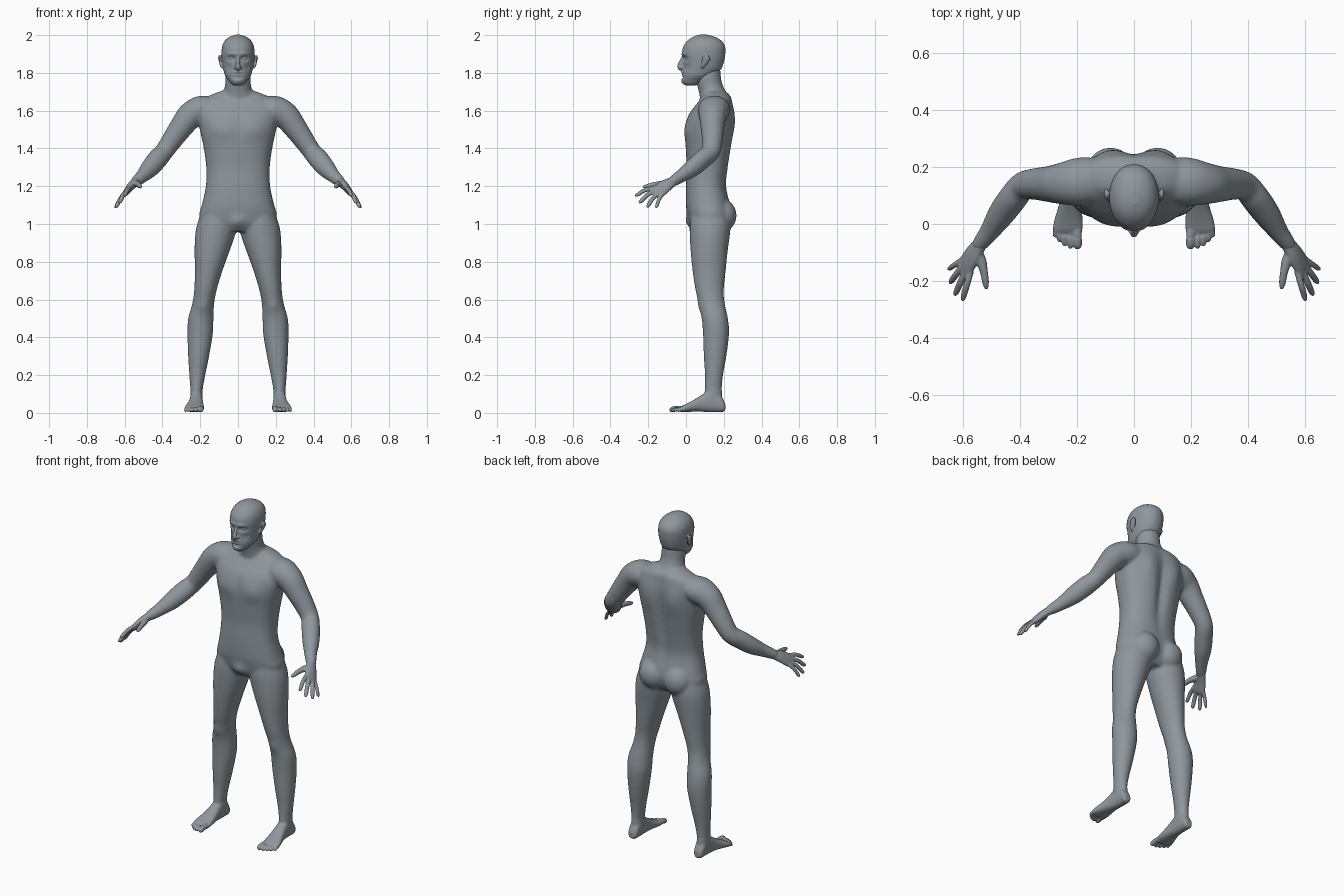
import bpy, bmesh, math
from mathutils import Vector, Matrix

skin = bpy.data.materials.new("blue_grey")
skin.diffuse_color = (0.27, 0.31, 0.34, 1)


def smooth_rows(rows, n):
    """Catmull-Rom interpolation between rows of numbers."""
    out = []
    for i in range(len(rows) - 1):
        a, b, c, d = (rows[max(i - 1, 0)], rows[i], rows[i + 1], rows[min(i + 2, len(rows) - 1)])
        for k in range(n):
            t = k / n
            out.append([q + .5 * t * (r - p + t * (2*p - 5*q + 4*r - s + t * (3*(q - r) + s - p)))
                        for p, q, r, s in zip(a, b, c, d)])
    return out + [list(rows[-1])]


def skin_rings(bm, rings):
    loops = [[bm.verts.new(p) for p in ring] for ring in rings]
    n = len(loops[0])
    for a, b in zip(loops, loops[1:]):
        for i in range(n):
            bm.faces.new((a[i], a[(i + 1) % n], b[(i + 1) % n], b[i]))
    bm.faces.new(loops[0][::-1])
    bm.faces.new(loops[-1])


def stack(bm, rows, sign=1, power=2.0, along_y=False, seg=64, n=5):
    """Rows of (height, x0, x1, y0, y1); along_y swaps y and z."""
    rings = []
    for h, x0, x1, y0, y1 in smooth_rows(rows, n):
        ring = []
        for i in range(seg):
            c, s = math.cos(i * math.tau / seg), math.sin(i * math.tau / seg)
            c, s = (math.copysign(abs(v) ** (2 / power), v) for v in (c, s))
            x, y = sign * ((x0 + x1) + (x1 - x0) * c) / 2, ((y0 + y1) + (y1 - y0) * s) / 2
            ring.append((x, h, y) if along_y else (x, y, h))
        rings.append(ring)
    skin_rings(bm, rings)


def tube(bm, rows, sign=1, side=(0, 1, 0), seg=24, n=5):
    """Rows of (x, y, z, radius along side, radius across)."""
    rows = smooth_rows(rows, n)
    rings = []
    for i, r in enumerate(rows):
        t = Vector(rows[min(i + 1, len(rows) - 1)][:3]) - Vector(rows[max(i - 1, 0)][:3])
        t.normalize()
        u = Vector(side)
        u = (u - t * u.dot(t)).normalized()
        v = t.cross(u)
        ring = [Vector(r[:3]) + u * r[3] * math.cos(k * math.tau / seg)
                + v * r[4] * math.sin(k * math.tau / seg) for k in range(seg)]
        rings.append([(sign * p.x, p.y, p.z) for p in ring])
    skin_rings(bm, rings)


def digit(bm, a, b, r, bend=0.0):
    """Finger or toe: tapered tube with a rounded tip."""
    a, b = Vector(a), Vector(b)
    m = a.lerp(b, .5) + Vector((0, 0, bend))
    tube(bm, [(*a, r, r), (*m, r, r), (*a.lerp(b, .85), r * .9, r * .9), (*b, r * .45, r * .45)], seg=16)


def ball(bm, c, r):
    bmesh.ops.create_uvsphere(bm, u_segments=32, v_segments=20, radius=1,
                              matrix=Matrix.Translation(c) @ Matrix.Diagonal((*r, 1)))


def sculpt(bm, bumps):
    """Soft pushes, mirrored in x: centre, reach, offset."""
    for v in bm.verts:
        p, s = v.co.copy(), (1 if v.co.x >= 0 else -1)
        for c, r, o in bumps:
            d = sum(((q - k) / w) ** 2 for q, k, w in zip((abs(p.x), p.y, p.z), c, r))
            if d < 9:
                v.co += Vector((s * o[0], o[1], o[2])) * math.exp(-d)


def finish(bm, name, voxel, steps, mirror=False):
    bmesh.ops.recalc_face_normals(bm, faces=bm.faces[:])
    me = bpy.data.meshes.new(name)
    bm.to_mesh(me)
    bm.free()
    me.materials.append(skin)
    ob = bpy.data.objects.new(name, me)
    bpy.context.collection.objects.link(ob)
    rm = ob.modifiers.new("fuse", 'REMESH')
    rm.mode, rm.voxel_size, rm.use_smooth_shade = 'VOXEL', voxel, True
    sm = ob.modifiers.new("soften", 'SMOOTH')
    sm.factor, sm.iterations = .5, steps
    if mirror:
        ob.modifiers.new("mirror", 'MIRROR').use_mirror_merge = False


def sym(rows):
    return [(z, -w, w, a, b) for z, w, a, b in rows]


# Body: torso, neck, arms and legs
bm = bmesh.new()
stack(bm, sym([(.96, .10, .04, .20), (1.0, .19, .02, .225), (1.05, .205, .008, .24), (1.1, .192, 0, .235),
               (1.2, .17, 0, .215), (1.3, .168, .004, .225), (1.4, .181, -.002, .24), (1.5, .202, -.006, .25),
               (1.58, .215, .015, .252), (1.64, .205, .06, .245), (1.68, .15, .09, .235),
               (1.71, .07, .10, .20)]), power=2.35)
stack(bm, sym([(1.6, .11, .08, .23), (1.66, .098, .075, .228), (1.7, .077, .068, .212), (1.74, .068, .058, .193),
               (1.78, .067, .05, .185), (1.84, .06, .06, .18)]))
for s in (1, -1):
    tube(bm, [(.12, .155, 1.61, .075, .06), (.19, .148, 1.605, .085, .075), (.25, .142, 1.575, .074, .072),
              (.295, .14, 1.52, .064, .064), (.345, .14, 1.45, .056, .056), (.39, .132, 1.385, .05, .05),
              (.425, .09, 1.345, .049, .054), (.465, .035, 1.297, .046, .05), (.505, -.025, 1.255, .035, .037),
              (.54, -.07, 1.225, .028, .029), (.55, -.085, 1.215, .022, .022)], s)
    stack(bm, [(1.08, .03, .185, .03, .22), (1.0, .008, .216, .02, .235), (.94, .016, .227, .02, .232),
               (.85, .047, .23, .025, .22), (.75, .083, .228, .035, .21), (.65, .113, .232, .05, .2),
               (.58, .126, .242, .07, .205), (.5, .13, .264, .083, .222), (.42, .133, .268, .09, .228),
               (.3, .153, .264, .094, .214), (.2, .173, .258, .1, .196), (.12, .187, .252, .098, .19),
               (.05, .187, .252, .1, .192)], s)
    ball(bm, (s * .082, .183, 1.045), (.085, .085, .09))
sculpt(bm, [((0, .24, 1.4), (.03, .06, .2), (0, -.022, 0)),
            ((.09, .25, 1.54), (.05, .05, .09), (0, .014, 0)),
            ((.09, 0, 1.5), (.06, .05, .05), (0, -.008, 0)),
            ((0, 0, 1.5), (.02, .05, .08), (0, .006, 0)),
            ((0, .02, 1.01), (.035, .05, .035), (0, -.02, 0)),
            ((.185, .08, .57), (.035, .04, .035), (0, -.01, 0))])
finish(bm, "body", .0075, 12)

# Head: skull, ears and nose, with the face pushed into shape
bm = bmesh.new()
stack(bm, sym([(1.733, .02, .0, .05), (1.742, .036, -.014, .08), (1.76, .05, -.021, .11), (1.785, .068, -.02, .15),
               (1.82, .078, -.017, .186), (1.86, .084, -.017, .201), (1.9, .087, -.021, .208),
               (1.94, .084, -.014, .207), (1.97, .07, .008, .188), (1.99, .046, .036, .155),
               (2.002, .014, .07, .115)]), power=2.1, seg=128, n=10)
sculpt(bm, [((.034, -.005, 1.876), (.019, .05, .012), (0, .017, 0)),
            ((.03, -.01, 1.9), (.03, .05, .01), (0, -.006, 0)),
            ((.05, .0, 1.83), (.018, .05, .02), (0, .007, 0)),
            ((0, -.02, 1.775), (.03, .04, .006), (0, .006, 0)),
            ((0, -.02, 1.803), (.025, .04, .011), (0, -.008, 0)),
            ((0, -.02, 1.797), (.022, .04, .0035), (0, .007, 0)),
            ((0, -.02, 1.755), (.025, .04, .014), (0, -.005, 0))])
tube(bm, [(0, -.012, 1.885, .008, .01), (0, -.024, 1.86, .009, .012), (0, -.033, 1.838, .013, .013),
          (0, -.03, 1.824, .012, .012), (0, -.02, 1.818, .008, .008)], side=(1, 0, 0))
for s in (1, -1):
    ball(bm, (s * .032, .008, 1.876), (.014, .014, .011))
    ball(bm, (s * .013, -.022, 1.828), (.008, .011, .008))
    tube(bm, [(.08, .085, 1.828, .006, .008), (.088, .09, 1.84, .012, .008), (.094, .1, 1.86, .019, .007),
              (.098, .107, 1.878, .021, .007), (.097, .108, 1.892, .012, .006)], s)
finish(bm, "head", .0035, 4)

# Hands: palm, four fingers and a thumb
bm = bmesh.new()
tube(bm, [(.53, -.055, 1.235, .024, .022), (.545, -.078, 1.22, .029, .023), (.565, -.108, 1.202, .037, .021),
          (.588, -.145, 1.174, .041, .017), (.6, -.162, 1.16, .036, .012)], side=(.03, .06, -.045))
for knuckle, tip, r in [((.572, -.165, 1.192), (.602, -.27, 1.15), .0115),
                        ((.588, -.16, 1.178), (.628, -.25, 1.112), .012),
                        ((.6, -.145, 1.165), (.646, -.208, 1.088), .0115),
                        ((.602, -.125, 1.158), (.652, -.16, 1.085), .010)]:
    digit(bm, knuckle, tip, r, .008)
tube(bm, [(.55, -.095, 1.215, .018, .018), (.535, -.13, 1.212, .018, .017), (.526, -.168, 1.208, .014, .014),
          (.52, -.205, 1.2, .012, .012), (.517, -.228, 1.195, .006, .006)])
finish(bm, "hand", .004, 4, True)

# Feet: sole, instep, heel and five toes
bm = bmesh.new()
stack(bm, [(.208, .203, .237, .015, .045), (.198, .193, .247, .006, .07), (.17, .188, .251, .004, .11),
           (.13, .187, .253, .004, .125), (.09, .186, .258, .006, .1), (.05, .183, .268, .007, .074),
           (.01, .18, .28, .005, .052), (-.02, .181, .284, .005, .038), (-.035, .187, .276, .007, .028)],
      power=2.4, along_y=True)
stack(bm, [(.03, .19, .25, .1, .19), (.08, .187, .252, .098, .192), (.14, .188, .252, .1, .188)])
for base, tip, r in [((.199, -.015, .021), (.197, -.088, .016), .016),
                     ((.224, -.015, .02), (.223, -.087, .013), .0105),
                     ((.243, -.015, .019), (.244, -.078, .012), .01),
                     ((.259, -.012, .018), (.262, -.064, .012), .0095),
                     ((.273, -.008, .016), (.278, -.047, .011), .009)]:
    digit(bm, base, tip, r, .004)
finish(bm, "foot", .004, 4, True)
